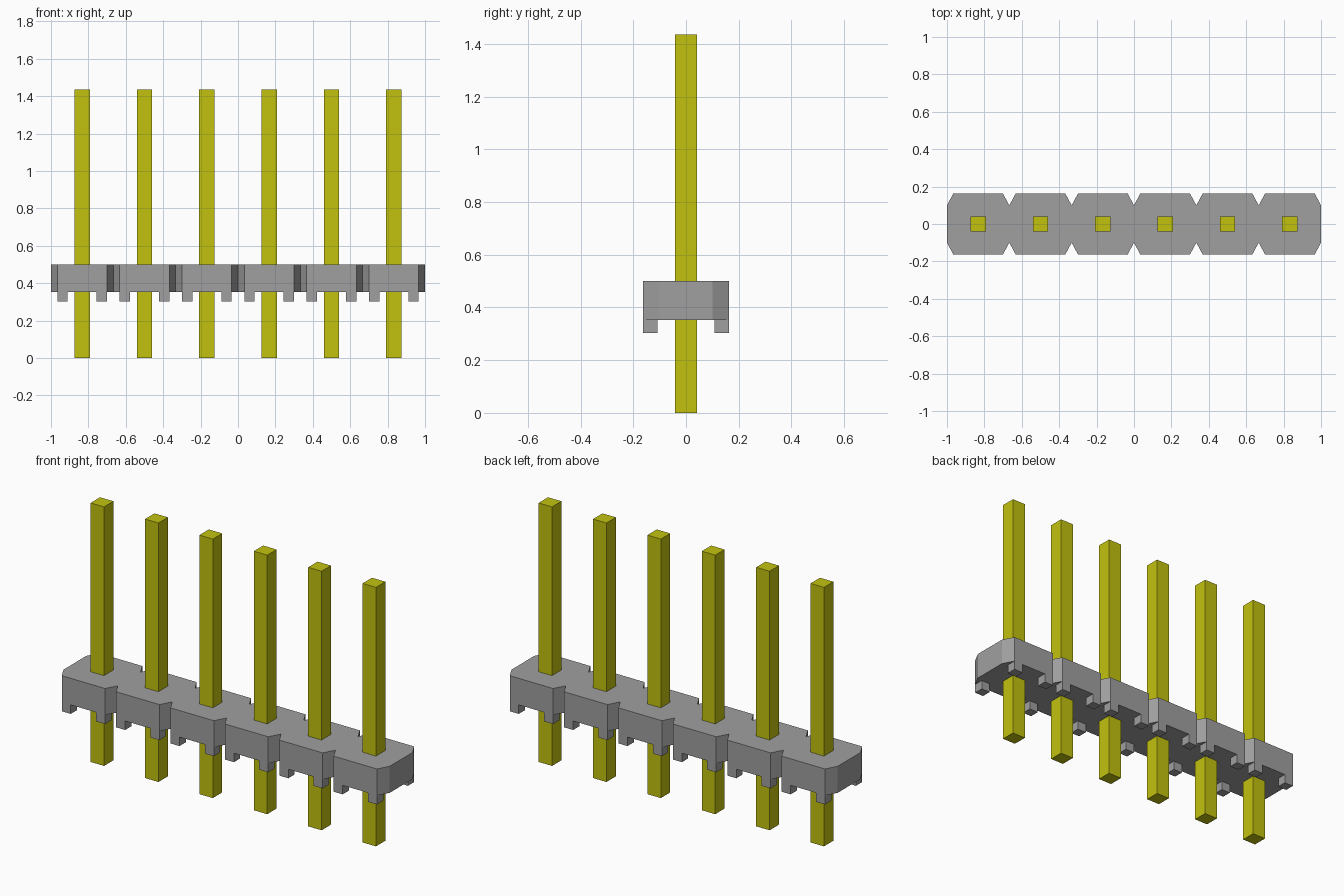
import bpy
import bmesh

cube = bpy.data.objects.get("Cube")
if cube:
    bpy.data.objects.remove(cube, do_unlink=True)

COUNT = 6
PITCH = 2.0 / COUNT
HALF_DEPTH = 0.163
NOTCH_Y = 0.10
NOTCH_X = 0.034
BODY_Z = (0.353, 0.50)
FOOT_Z = 0.303
FOOT = 0.055
PIN_HALF = 0.041
PIN_TOP = 1.435


def make_material(name, color):
    mat = bpy.data.materials.new(name)
    mat.use_nodes = True
    mat.diffuse_color = color
    mat.node_tree.nodes["Principled BSDF"].inputs["Base Color"].default_value = color
    return mat


def prism(bm, outline, z0, z1):
    """Extrude a counter-clockwise outline from z0 to z1."""
    base = bm.faces.new([bm.verts.new((x, y, z0)) for x, y in outline])
    top = bmesh.ops.extrude_face_region(bm, geom=[base], use_keep_orig=True)["geom"]
    for v in top:
        if isinstance(v, bmesh.types.BMVert):
            v.co.z = z1


def rect(x0, x1, y0, y1):
    return [(x0, y0), (x1, y0), (x1, y1), (x0, y1)]


def finish(bm, name, mat):
    bmesh.ops.recalc_face_normals(bm, faces=bm.faces[:])
    mesh = bpy.data.meshes.new(name)
    bm.to_mesh(mesh)
    bm.free()
    mesh.materials.append(mat)
    obj = bpy.data.objects.new(name, mesh)
    bpy.context.collection.objects.link(obj)
    return obj


plastic = make_material("grey plastic", (0.35, 0.35, 0.35, 1))
metal = make_material("yellow metal", (0.54, 0.54, 0.005, 1))
centres = [-1 + PITCH * (i + 0.5) for i in range(COUNT)]

# Housing: one strip with chamfered ends and V notches between cells
front = [(-1, -NOTCH_Y)]
for cx in centres:
    left, right = cx - PITCH / 2, cx + PITCH / 2
    front += [(left + NOTCH_X, -HALF_DEPTH), (right - NOTCH_X, -HALF_DEPTH),
              (right, -NOTCH_Y)]
back = [(x, -y) for x, y in reversed(front)]
bm = bmesh.new()
prism(bm, front + back, *BODY_Z)
finish(bm, "housing", plastic)

# Standoff feet: four under each cell, at its outer corners
bm = bmesh.new()
outer = PITCH / 2 - NOTCH_X
for cx in centres:
    for x0 in (cx - outer, cx + outer - FOOT):
        for y0 in (-HALF_DEPTH, HALF_DEPTH - FOOT):
            prism(bm, rect(x0, x0 + FOOT, y0, y0 + FOOT), FOOT_Z, BODY_Z[0])
finish(bm, "standoff_feet", plastic)

# Square pins through the middle of every cell
for i, cx in enumerate(centres):
    bm = bmesh.new()
    prism(bm, rect(cx - PIN_HALF, cx + PIN_HALF, -PIN_HALF, PIN_HALF), 0, PIN_TOP)
    finish(bm, f"pin_{i + 1}", metal)
